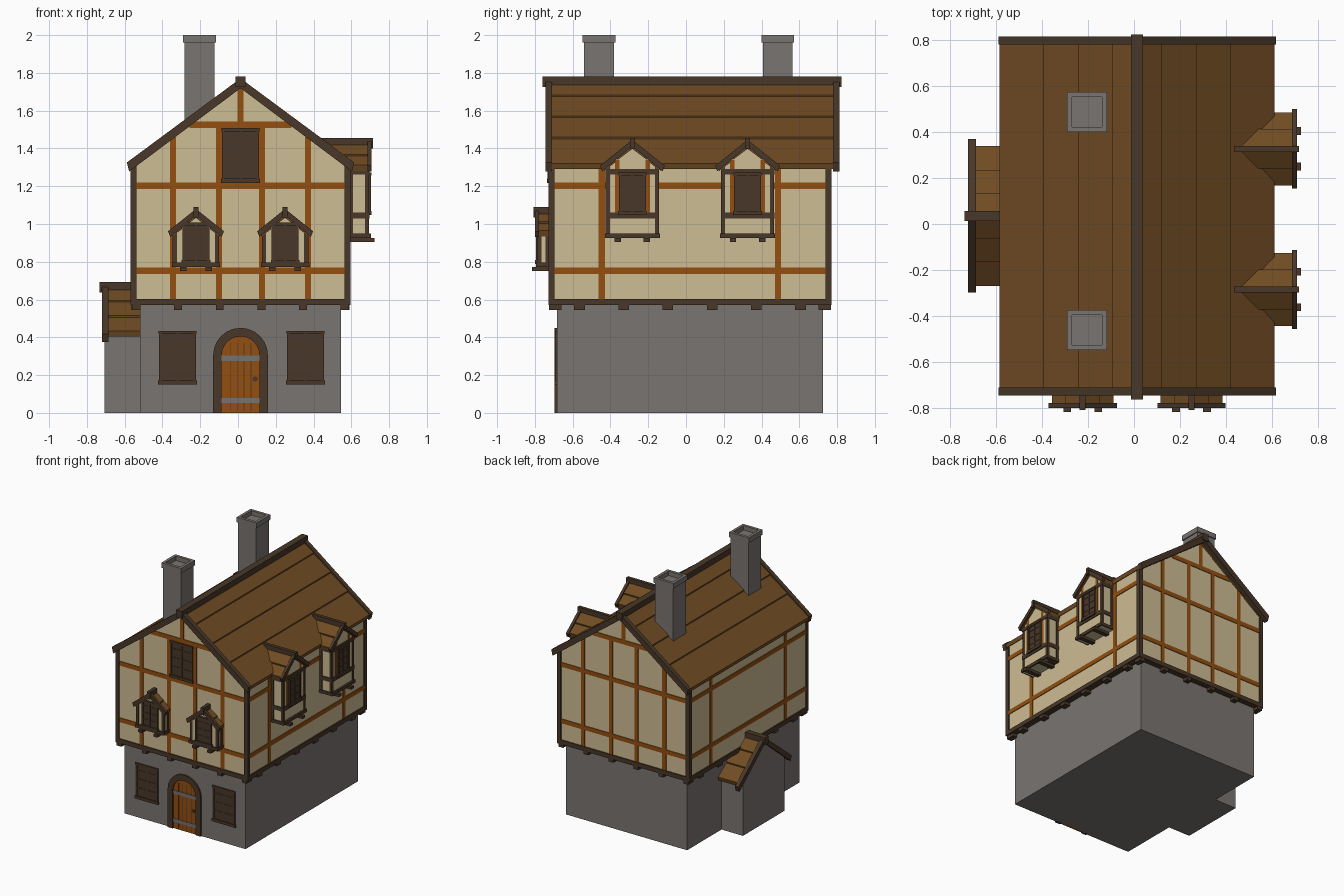
import bpy, bmesh, math
from mathutils import Matrix

if "Cube" in bpy.data.objects:
    bpy.data.objects.remove(bpy.data.objects["Cube"])


def material(name, r, g, b):
    m = bpy.data.materials.new(name)
    lin = [((c / 255 + 0.055) / 1.055) ** 2.4 for c in (r, g, b)]
    m.diffuse_color = (*lin, 1)
    m.use_nodes = True
    m.node_tree.nodes["Principled BSDF"].inputs["Base Color"].default_value = m.diffuse_color
    return m


STONE = material("grey stone", 122, 117, 113)
PLASTER = material("cream plaster", 206, 189, 148)
DARK = material("dark wood", 72, 55, 40)
TIMBER = material("orange timber", 146, 79, 16)
SHINGLE = material("brown roof boards", 112, 75, 35)
IRON = material("grey iron", 116, 114, 112)


def side(angle):
    """Local frame of one house side: x across, -y outwards, about the house centre."""
    return Matrix.Translation((0.0135, 0.021, 0)) @ Matrix.Rotation(math.radians(angle), 4, 'Z')


FRONT, RIGHT, BACK, LEFT = side(0), side(90), side(180), side(-90)


def part(name, mat, frame, solids):
    """Each solid is (profile of (u, z) points, inner distance, outer distance)."""
    bm = bmesh.new()
    for pts, d0, d1 in solids:
        a = [bm.verts.new(frame @ Matrix.Translation((u, -d0, z)).translation) for u, z in pts]
        b = [bm.verts.new(frame @ Matrix.Translation((u, -d1, z)).translation) for u, z in pts]
        n = len(pts)
        bm.faces.new(a)
        bm.faces.new(b[::-1])
        for i in range(n):
            bm.faces.new((a[i], b[i], b[(i + 1) % n], a[(i + 1) % n]))
    bmesh.ops.recalc_face_normals(bm, faces=bm.faces)
    me = bpy.data.meshes.new(name)
    bm.to_mesh(me)
    bm.free()
    me.materials.append(mat)
    ob = bpy.data.objects.new(name, me)
    bpy.context.collection.objects.link(ob)
    return ob


def box(u0, u1, z0, z1, d0, d1):
    return ([(u0, z0), (u1, z0), (u1, z1), (u0, z1)], d0, d1)


def bar(u, half, z0, z1, d0, d1):
    return box(u - half, u + half, z0, z1, d0, d1)


def house(u, half, z0, apex, slope):
    e = apex - slope * half
    return [(u - half, z0), (u + half, z0), (u + half, e), (u, apex), (u - half, e)]


def gable_roof(name, frame, u, half, apex, slope, d0, d1, verges, rows, board, ridge):
    """Overlapping board rows, dark verge boards and a dark ridge beam."""
    z = lambda x, off: apex - slope * x + off
    tiles, boards = [], []
    for s in (-1, 1):
        for x0, x1 in zip(rows[:-1], rows[1:]):
            tiles.append(([(u + s * x0, z(x0, -0.002)), (u + s * x1, z(x1, 0.008)),
                           (u + s * (x1 - 0.008), z(x1, -0.022)), (u + s * x0, z(x0, -0.032))], d0, d1))
        for v0, v1 in verges:
            boards.append(([(u, apex + 0.016), (u + s * half, z(half, 0.016)),
                            (u + s * (half - 0.012), z(half, 0.02 - board)), (u, apex + 0.016 - board)], v0, v1))
    part(name + "_boards", SHINGLE, frame, tiles)
    part(name + "_verges", DARK, frame, boards)
    w, r0, r1 = ridge
    part(name + "_ridge", DARK, frame, [bar(u, w, apex - 0.03, apex + 0.026, r0, r1)])


def shutters(name, frame, u, half, z0, z1, d):
    """Closed two-leaf shutter with frame, sill and slats."""
    s = [bar(u, half, z0, z1, d - 0.03, d + 0.004),
         bar(u, half + 0.005, z0 - 0.002, z0 + 0.02, d - 0.03, d + 0.014),
         bar(u, half + 0.003, z1 - 0.014, z1 + 0.002, d - 0.03, d + 0.012),
         bar(u, 0.006, z0, z1, d, d + 0.009)]
    s += [bar(u + k * (half - 0.007), 0.007, z0, z1, d - 0.03, d + 0.01) for k in (-1, 1)]
    s += [bar(u, half - 0.01, z0 + (z1 - z0) * t - 0.004, z0 + (z1 - z0) * t + 0.004, d, d + 0.007)
          for t in (0.3, 0.55, 0.8)]
    part(name, DARK, frame, s)


def oriel(name, frame, u, half, wall, front, z0, win, roof_half, apex, back, bands):
    """Small projecting bay with its own gable roof."""
    part(name + "_bay", PLASTER, frame, [(house(u, half - 0.004, z0, apex - 0.02, 0.8), wall, front - 0.004)])
    eave = apex - 0.8 * half - 0.01
    wood = [bar(u, half + 0.006, z0, z0 + 0.024, wall, front + 0.01)]
    wood += [bar(u + s * (half - 0.01), 0.011, z0, eave, front - 0.02, front) for s in (-1, 1)]
    wood += [bar(u + s * (half - 0.01), 0.011, z0, eave, wall, wall + 0.045) for s in (-1, 1)]
    wood += [bar(u + s * half * 0.55, 0.017, z0 - 0.02, z0, wall, front + 0.03) for s in (-1, 1)]
    wood += [bar(u, half + 0.002, a, b, wall, front + 0.002) for a, b in bands]
    part(name + "_frame", DARK, frame, wood)
    shutters(name + "_shutter", frame, u, 0.071, win[0], win[1], front)
    if bands:
        part(name + "_studs", TIMBER, frame,
             [bar(u + s * 0.081, 0.012, win[0], apex - 0.09, front - 0.02, front - 0.001) for s in (-1, 1)])
    rows = [0, roof_half * 0.5, roof_half - 0.014]
    gable_roof(name + "_roof", frame, u, roof_half, apex, 0.8, back, front + 0.004,
               [(front - 0.008, front + 0.014)], rows, 0.034, (0.013, back, front + 0.022))


# Ground floor
part("stone_ground_floor", STONE, FRONT, [box(-0.532, 0.532, 0, 0.58, -0.705, 0.705)])

# Upper floor walls
APEX, SLOPE = 1.755, 0.74
part("plaster_upper_walls", PLASTER, FRONT, [(house(0, 0.574, 0.572, APEX - 0.02, SLOPE), -0.74, 0.74)])

# Timber framing, the same on opposite sides
for name, fr in (("front", FRONT), ("back", BACK)):
    t = [bar(u, 0.016, 0.59, APEX - SLOPE * abs(u) - 0.03, 0.73, 0.745) for u in (-0.357, 0.357)]
    t += [bar(u, 0.016, 0.59, 1.525, 0.73, 0.745) for u in (-0.113, 0.113)]
    t += [bar(0, 0.016, 1.525, APEX - 0.03, 0.73, 0.745)]
    t += [bar(0, w, z - 0.017, z + 0.017, 0.73, 0.745) for z, w in ((0.753, 0.57), (1.202, 0.57), (1.525, 0.27))]
    part(name + "_timbers", TIMBER, fr, t)
    d = [bar(0, 0.58, 0.57, 0.604, 0.7, 0.749)]
    d += [bar(s * 0.565, 0.015, 0.57, 1.31, 0.72, 0.749) for s in (-1, 1)]
    d += [bar(-0.55 + 0.22 * i, 0.021, 0.545, 0.575, 0.68, 0.747) for i in range(6)]
    part(name + "_sill_and_posts", DARK, fr, d)

for name, fr in (("right", RIGHT), ("left", LEFT)):
    t = [bar(s * 0.467, 0.016, 0.59, 1.31, 0.56, 0.579) for s in (-1, 1)]
    t += [bar(0, 0.73, z - 0.017, z + 0.017, 0.56, 0.579) for z in (0.753, 1.202)]
    part(name + "_timbers", TIMBER, fr, t)
    d = [bar(0, 0.745, 0.57, 0.604, 0.53, 0.583)]
    d += [bar(s * 0.733, 0.015, 0.57, 1.31, 0.55, 0.582) for s in (-1, 1)]
    d += [bar(-0.585 + 0.234 * i, 0.028, 0.545, 0.575, 0.5, 0.578) for i in range(6)]
    part(name + "_sill_and_posts", DARK, fr, d)

# Main roof
gable_roof("main_roof", FRONT, 0, 0.602, APEX, SLOPE, -0.76, 0.76, [(0.73, 0.765), (-0.792, -0.757)],
           [0, 0.107, 0.257, 0.408, 0.597], 0.052, (0.026, -0.801, 0.782))

# Chimneys with hollow caps
for i, v in enumerate((-0.481, 0.465)):
    c, u = -v, -0.2175
    part(f"chimney_{i + 1}", STONE, FRONT, [
        bar(u, 0.079, 1.45, 1.965, c - 0.079, c + 0.079),
        box(u - 0.087, u - 0.065, 1.96, 2, c - 0.087, c + 0.087),
        box(u + 0.065, u + 0.087, 1.96, 2, c - 0.087, c + 0.087),
        bar(u, 0.065, 1.96, 2, c - 0.087, c - 0.065),
        bar(u, 0.065, 1.96, 2, c + 0.065, c + 0.087)])

# Flat shuttered windows on the front
shutters("gable_window", FRONT, 0, 0.098, 1.22, 1.505, 0.743)
for n, u in (("left", -0.333), ("right", 0.344)):
    shutters("ground_window_" + n, FRONT, u, 0.098, 0.152, 0.432, 0.703)

# Projecting bays
for n, s in (("a", -1), ("b", 1)):
    oriel("front_bay_" + n, FRONT, s * 0.236, 0.122, 0.72, 0.806, 0.772, (0.79, 1.005), 0.148, 1.064, 0.72, [])
    oriel("right_bay_" + n, RIGHT, s * 0.305, 0.14, 0.55, 0.68, 0.925, (1.05, 1.27), 0.172, 1.43, 0.42,
          [(1.03, 1.062), (1.262, 1.29)])


# Arched door
def arc(r, n=12):
    return [(r * math.cos(math.pi * i / n), 0.305 + r * math.sin(math.pi * i / n)) for i in range(n + 1)]


part("door", TIMBER, FRONT, [([(-0.102, 0)] + [(0.102, 0)] + arc(0.102), 0.69, 0.708)])
part("door_frame", DARK, FRONT,
     [([(0.145, 0)] + arc(0.145) + [(-0.145, 0), (-0.1, 0)] + arc(0.1)[::-1] + [(0.1, 0)], 0.69, 0.717)])
part("door_seams", DARK, FRONT, [bar(u, 0.002, 0.01, 0.37, 0.7, 0.7085) for u in (-0.055, -0.018, 0.018, 0.055)])
part("door_hinges", IRON, FRONT, [bar(0, 0.1, z, z + 0.028, 0.7, 0.712) for z in (0.052, 0.276)])
part("door_handle", DARK, FRONT, [([(0.077 + 0.014 * math.cos(k * math.pi / 4), 0.18 + 0.014 * math.sin(k * math.pi / 4))
                                    for k in range(8)], 0.7, 0.714)])

# Stone lean-out on the left with its own gable roof
part("side_annex", STONE, LEFT, [(house(-0.014, 0.26, 0, 0.65, 0.8), 0.5, 0.7205)])
gable_roof("annex_roof", LEFT, -0.014, 0.333, 0.668, 0.8, 0.5, 0.715, [(0.7, 0.733)],
           [0, 0.1, 0.2, 0.303], 0.045, (0.022, 0.5, 0.748))
